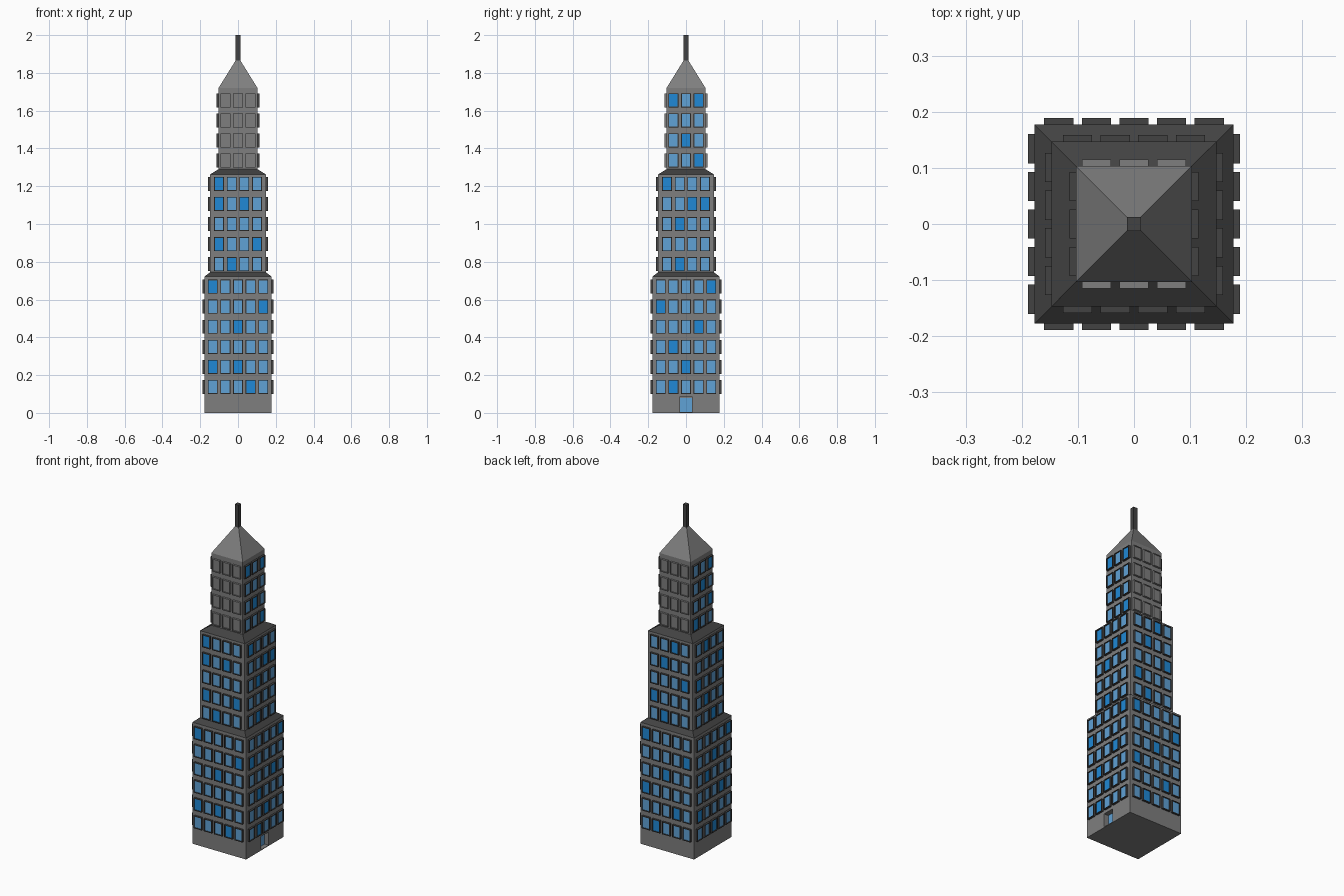
import bpy, bmesh, math
from mathutils import Matrix, Vector

if "Cube" in bpy.data.objects:
    bpy.data.objects.remove(bpy.data.objects["Cube"])


def material(name, rgb):
    m = bpy.data.materials.new(name)
    m.diffuse_color = (*rgb, 1)
    m.use_nodes = True
    m.node_tree.nodes["Principled BSDF"].inputs["Base Color"].default_value = m.diffuse_color
    return m


STONE = material("grey stone", (0.21, 0.21, 0.21))
DARK = material("dark trim", (0.055, 0.055, 0.055))
PALE = material("pale blue glass", (0.115, 0.36, 0.67))
DEEP = material("deep blue glass", (0.014, 0.25, 0.67))


def finish(bm, name, mats):
    bmesh.ops.recalc_face_normals(bm, faces=bm.faces)
    me = bpy.data.meshes.new(name)
    bm.to_mesh(me)
    bm.free()
    for m in mats:
        me.materials.append(m)
    ob = bpy.data.objects.new(name, me)
    bpy.context.collection.objects.link(ob)
    return ob


def square_loft(name, profile, mat):
    """Closed square tower through (half width, z) levels."""
    bm = bmesh.new()
    rings = [[bm.verts.new((sx * h, sy * h, z)) for sx, sy in
              ((-1, -1), (1, -1), (1, 1), (-1, 1))] for h, z in profile]
    for a, b in zip(rings, rings[1:]):
        for i in range(4):
            j = (i + 1) % 4
            bm.faces.new((a[i], a[j], b[j], b[i]))
    bm.faces.new(rings[0])
    bm.faces.new(rings[-1])
    return finish(bm, name, [mat])


def box(name, lo, hi, mat):
    lo, hi = Vector(lo), Vector(hi)
    bm = bmesh.new()
    bmesh.ops.create_cube(bm, size=1, matrix=Matrix.Translation((lo + hi) / 2)
                          @ Matrix.Diagonal((*(hi - lo), 1)))
    return finish(bm, name, [mat])


# Stepped tower, sloping ledges, roof and mast
lower = square_loft("lower_tier", [(.177, 0), (.177, .722)], STONE)
square_loft("lower_ledge", [(.177, .722), (.147, .745)], DARK)
square_loft("middle_tier", [(.147, .74), (.147, 1.263)], STONE)
square_loft("upper_ledge", [(.147, 1.263), (.103, 1.29)], DARK)
square_loft("upper_tier", [(.103, 1.28), (.103, 1.72)], STONE)
square_loft("pyramid_roof", [(.103, 1.72), (.010, 1.87)], STONE)
square_loft("mast", [(.0125, 1.85), (.0125, 2.0)], DARK)

# Recessed door on the right side
cutter = box("door_cutter", (.147, -.035, .004), (.25, .035, .083), STONE)
cutter.hide_render = True
cutter.hide_viewport = True
mod = lower.modifiers.new("doorway", 'BOOLEAN')
mod.object = cutter
mod.operation = 'DIFFERENCE'
mod.solver = 'EXACT'
box("door", (.146, -.032, .004), (.151, .032, .08), PALE)


def add_window(bm, place, frame, glass):
    """Projecting frame with a recessed pane, local front is -y."""
    w, h, t, d = .026, .037, .004, .012
    levels = [(w, h, -.001), (w, h, d), (w - t, h - t, d), (w - t, h - t, d - .005)]
    rings = [[bm.verts.new(place @ Vector((sx * a, -y, sz * b))) for sx, sz in
              ((-1, -1), (1, -1), (1, 1), (-1, 1))] for a, b, y in levels]
    for a, b in zip(rings, rings[1:]):
        for i in range(4):
            j = (i + 1) % 4
            bm.faces.new((a[i], a[j], b[j], b[i])).material_index = frame
    bm.faces.new(rings[-1]).material_index = glass
    bm.faces.new(rings[0][::-1]).material_index = frame


# Tier: half width, columns, first row height, deep-glass columns per row
# (bottom row first, rows split by "|") for front, right, back, left
TIERS = {
    "lower": (.177, 5, .138, ["3|02||2|4|0", "1|2|1|3|0|4",
                              "1|3|0|2|4|0", "2|0|3|1|2|4"]),
    "middle": (.147, 4, .788, ["1|03||02|0", "1||1|23|0",
                               "1|0|3|1|2", "2|1|0|3|1"]),
    "upper": (.103, 3, 1.337, ["|||", "2|1||02", "|||", "0|2|1|2"]),
}
PITCH, FLOOR = .067, .106
SIDES = ["front", "right", "back", "left"]

for tier, (half, cols, z0, patterns) in TIERS.items():
    for k, pattern in enumerate(patterns):
        bm = bmesh.new()
        turn = Matrix.Rotation(k * math.pi / 2, 4, 'Z')
        blind = tier == "upper" and k % 2 == 0   # stone windows front and back
        for r, deep in enumerate(pattern.split("|")):
            for c in range(cols):
                x = (c - (cols - 1) / 2) * PITCH
                place = turn @ Matrix.Translation((x, -half, z0 + r * FLOOR))
                glass = 0 if blind else (3 if str(c) in deep else 2)
                add_window(bm, place, 0 if blind else 1, glass)
        finish(bm, f"{tier}_windows_{SIDES[k]}", [STONE, DARK, PALE, DEEP])
